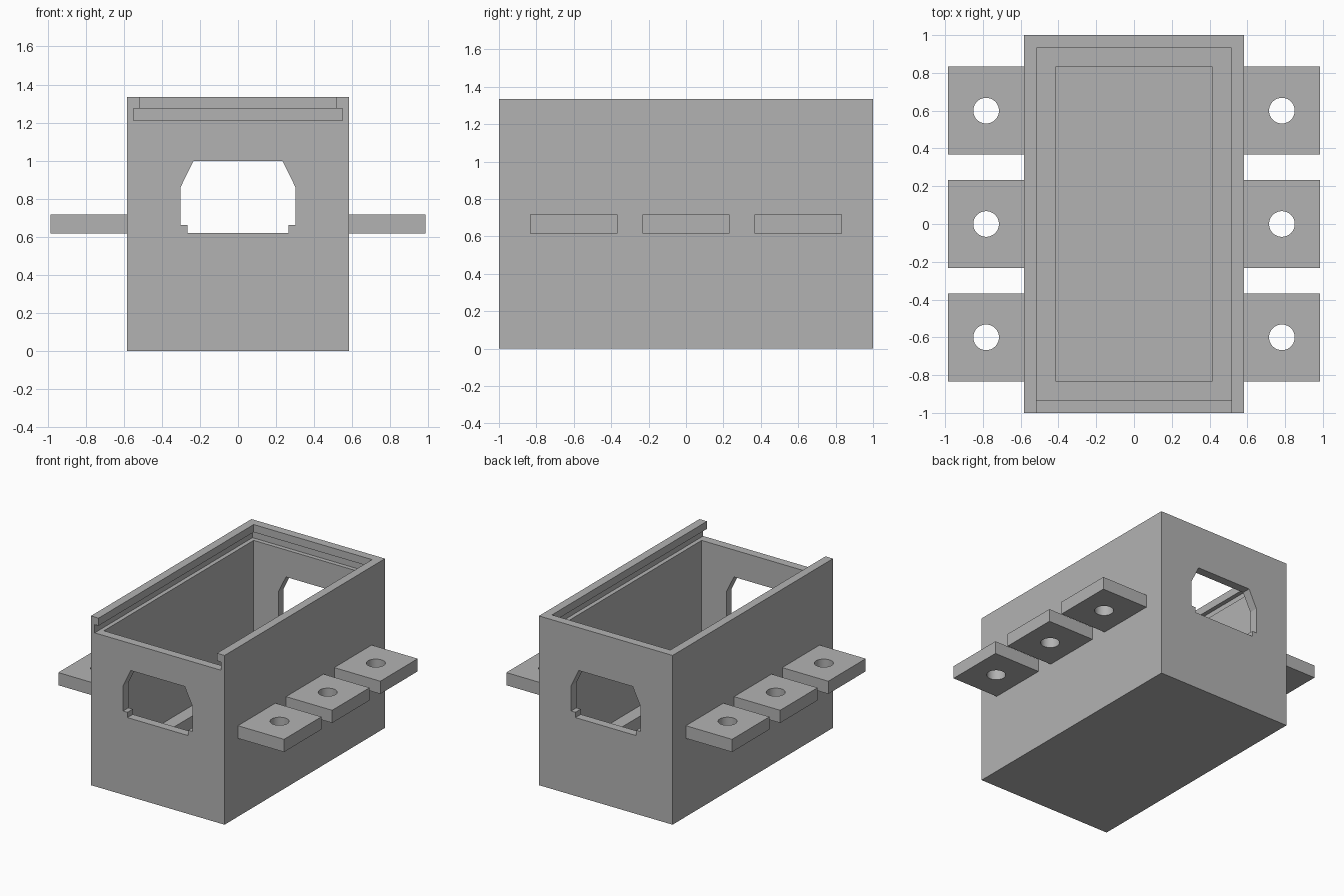
import bpy, bmesh
from mathutils import Matrix, Vector

default = bpy.data.objects.get("Cube")
if default:
    bpy.data.objects.remove(default, do_unlink=True)

grey = bpy.data.materials.new("plain grey")
grey.use_nodes = True
colour = (0.45, 0.45, 0.45, 1)
grey.diffuse_color = colour
grey.node_tree.nodes["Principled BSDF"].inputs["Base Color"].default_value = colour


def add_object(name, bm):
    bmesh.ops.recalc_face_normals(bm, faces=bm.faces)
    mesh = bpy.data.meshes.new(name)
    bm.to_mesh(mesh)
    bm.free()
    mesh.materials.append(grey)
    obj = bpy.data.objects.new(name, mesh)
    bpy.context.collection.objects.link(obj)
    return obj


def box(name, x, y, z):
    """Box from (low, high) pairs."""
    bm = bmesh.new()
    bmesh.ops.create_cube(bm, size=1)
    for v in bm.verts:
        v.co = Vector([lo + (c + 0.5) * (hi - lo) for c, (lo, hi) in zip(v.co, (x, y, z))])
    return add_object(name, bm)


def cylinder(name, x, y, z, radius, depth):
    bm = bmesh.new()
    bmesh.ops.create_cone(bm, cap_ends=True, segments=40, radius1=radius, radius2=radius,
                          depth=depth, matrix=Matrix.Translation((x, y, z)))
    return add_object(name, bm)


def prism(name, profile, y0, y1):
    """Extrude an x-z profile along y."""
    bm = bmesh.new()
    face = bm.faces.new([bm.verts.new((x, y0, z)) for x, z in profile])
    side = bmesh.ops.extrude_face_region(bm, geom=[face])["geom"]
    bmesh.ops.translate(bm, vec=(0, y1 - y0, 0),
                        verts=[g for g in side if isinstance(g, bmesh.types.BMVert)])
    return add_object(name, bm)


def cut(target, cutter):
    cutter.hide_render = True
    mod = target.modifiers.new("cut", "BOOLEAN")
    mod.operation = "DIFFERENCE"
    mod.solver = "EXACT"
    mod.object = cutter
    bpy.context.view_layer.objects.active = target
    bpy.ops.object.modifier_apply(modifier=mod.name)
    bpy.data.objects.remove(cutter, do_unlink=True)


HALF_X, HEIGHT = 0.583, 1.335
SLOT_Z, LIP_Z = 1.21, 1.275

# Enclosure body with a stepped floor
body = box("enclosure_body", (-HALF_X, HALF_X), (-1, 1), (0, HEIGHT))
cut(body, box("cavity_cutter", (-0.517, 0.517), (-0.933, 0.933), (0.2, 1.5)))
cut(body, box("floor_pocket_cutter", (-0.415, 0.415), (-0.832, 0.832), (0.07, 0.5)))

# Lid channel, open at the front and undercut on the other three sides
cut(body, box("lid_opening_cutter", (-0.517, 0.517), (-1.1, 0.933), (SLOT_Z, 1.5)))
cut(body, box("lid_slot_cutter", (-0.55, 0.55), (-1.1, 0.967), (SLOT_Z, LIP_Z)))

# Connector window through both end walls
half = [(0.265, 0.618), (0.265, 0.66), (0.302, 0.66), (0.302, 0.86), (0.235, 0.997)]
outline = half + [(-x, z) for x, z in reversed(half)]
cut(body, prism("window_cutter", outline, -1.2, 1.2))

# Mounting tabs with screw holes
for side, label in ((1, "left"), (-1, "right")):
    for y, place in ((-0.6, "front"), (0, "middle"), (0.6, "back")):
        tab = box(f"{label}_{place}_tab", sorted((side * 0.56, side * 0.985)),
                  (y - 0.233, y + 0.233), (0.617, 0.717))
        cut(tab, cylinder("screw_hole_cutter", side * 0.783, y, 0.667, 0.068, 0.4))
        bpy.ops.object.select_all(action="DESELECT")
        tab.select_set(True)
        bpy.context.view_layer.objects.active = tab
        bpy.ops.object.shade_smooth_by_angle()
